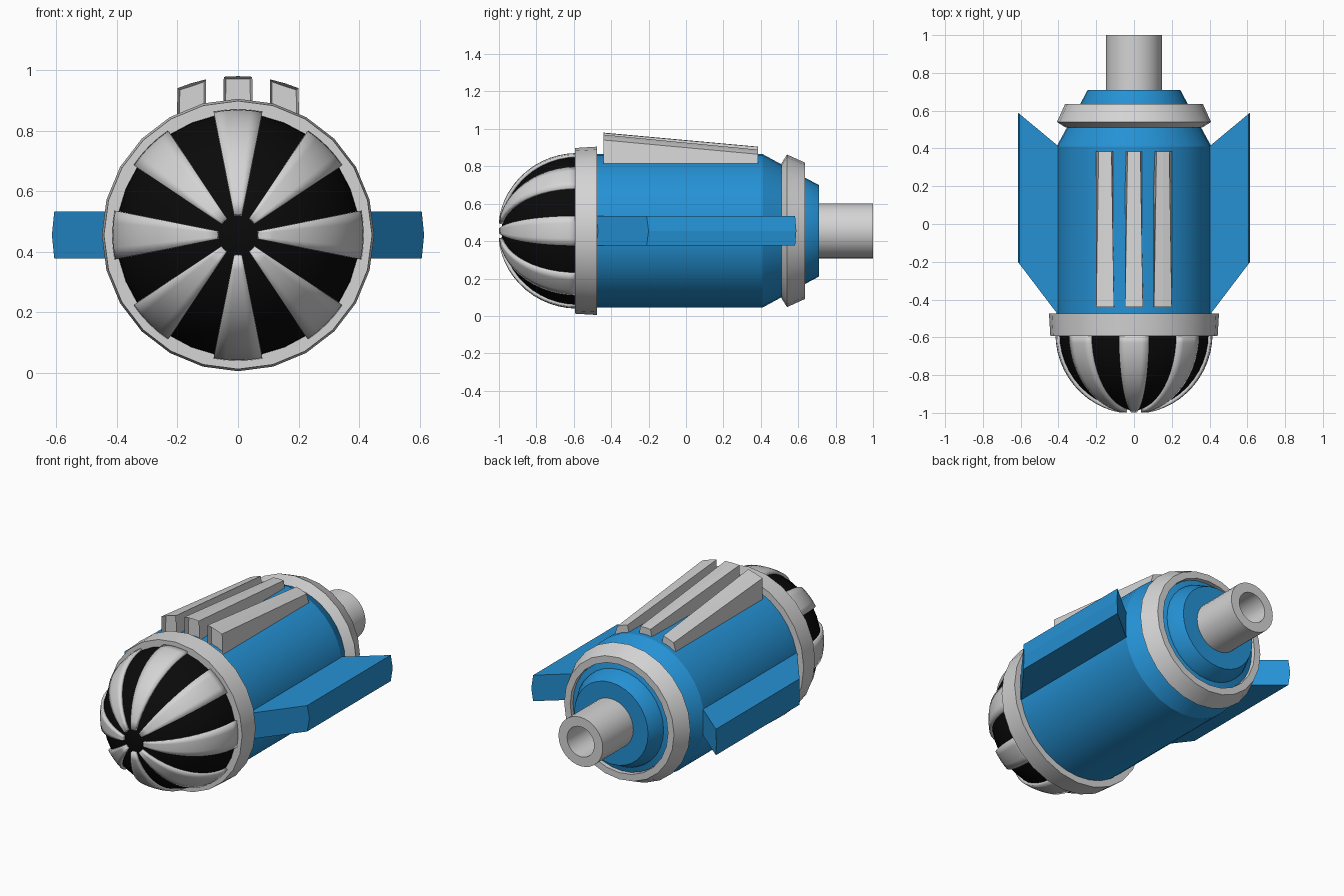
import bpy, bmesh, math
from math import sin, cos, pi

if "Cube" in bpy.data.objects:
    bpy.data.objects.remove(bpy.data.objects["Cube"])

ZC = 0.455  # height of the long axis


def material(name, rgb):
    m = bpy.data.materials.new(name)
    m.diffuse_color = (*rgb, 1)
    m.use_nodes = True
    m.node_tree.nodes["Principled BSDF"].inputs["Base Color"].default_value = m.diffuse_color
    return m


BLUE = material("blue", (0.018, 0.285, 0.66))
GREY = material("light grey", (0.66, 0.66, 0.66))
BLACK = material("black", (0.003, 0.003, 0.003))


def finish(name, bm, mat, smooth=True):
    bmesh.ops.recalc_face_normals(bm, faces=bm.faces)
    me = bpy.data.meshes.new(name)
    bm.to_mesh(me)
    bm.free()
    me.materials.append(mat)
    ob = bpy.data.objects.new(name, me)
    bpy.context.collection.objects.link(ob)
    if smooth:
        bpy.ops.object.select_all(action='DESELECT')
        ob.select_set(True)
        bpy.context.view_layer.objects.active = ob
        bpy.ops.object.shade_smooth_by_angle(angle=math.radians(28))
    return ob


def point(r, a, y):
    return (r * sin(a), y, ZC + r * cos(a))


def lathe(name, profile, mat, n=32):
    """Turn a list of (y, radius) points about the long axis and cap both ends."""
    bm = bmesh.new()
    rings = [[bm.verts.new(point(r, 2 * pi * i / n, y)) for i in range(n)]
             for y, r in profile]
    for a, b in zip(rings, rings[1:]):
        for i in range(n):
            j = (i + 1) % n
            bm.faces.new((a[i], a[j], b[j], b[i]))
    bm.faces.new(rings[0])
    bm.faces.new(rings[-1])
    return finish(name, bm, mat)


# Main turned parts
lathe("body", [(-0.50, 0.41), (0.41, 0.41), (0.52, 0.35)], BLUE)
lathe("front_ring", [(-0.593, 0.443), (-0.475, 0.45)], GREY, 24)
lathe("rear_ring", [(0.51, 0.36), (0.54, 0.408), (0.635, 0.365),
                    (0.635, 0.325), (0.60, 0.325)], GREY, 24)
lathe("rear_cap", [(0.58, 0.322), (0.612, 0.322), (0.622, 0.287),
                   (0.635, 0.285), (0.71, 0.245)], BLUE)
lathe("tail_pipe", [(0.70, 0.147), (1.0, 0.147), (1.0, 0.09), (0.75, 0.09)], GREY)

# Black dome under the stripes
DY = -0.58
lathe("dome", [(DY - 0.405 * cos(t), 0.402 * sin(t))
               for t in [0.04 + (pi / 2 - 0.04) * k / 12 for k in range(13)]], BLACK)


# Raised stripe, repeated eight times round the dome
def stripe(k):
    bm = bmesh.new()
    t0, rows, cols = 0.165, 12, 4
    grid = []
    for i in range(rows + 1):
        t = t0 + (pi / 2 - t0) * i / rows
        grid.append([bm.verts.new(point(0.406 * sin(t),
                                        k * pi / 4 + (j / cols - 0.5) * pi / 8,
                                        DY - 0.415 * cos(t)))
                     for j in range(cols + 1)])
    for a, b in zip(grid, grid[1:]):
        for j in range(cols):
            bm.faces.new((a[j], a[j + 1], b[j + 1], b[j]))
    ob = finish("dome_stripe", bm, GREY)
    s = ob.modifiers.new("thickness", 'SOLIDIFY')
    s.thickness = 0.02
    s.offset = 0


for k in range(8):
    stripe(k)


def loft(name, a, b, mat):
    """Solid between two matching polygons; returns object with a as first face."""
    bm = bmesh.new()
    va = [bm.verts.new(p) for p in a]
    vb = [bm.verts.new(p) for p in b]
    first = bm.faces.new(va)
    bm.faces.new(vb)
    n = len(va)
    for i in range(n):
        j = (i + 1) % n
        bm.faces.new((va[i], va[j], vb[j], vb[i]))
    return bm, first


# Side fins: swept ends and a slightly pointed outer edge
for side, name in ((1, "right_fin"), (-1, "left_fin")):
    front, back = [], []
    for x, dz in ((0.38, -0.078), (0.607, -0.078), (0.615, 0),
                  (0.607, 0.078), (0.38, 0.078)):
        u = (x - 0.41) / 0.205
        front.append((side * x, -0.47 + 0.27 * u, ZC + dz))
        back.append((side * x, 0.42 + 0.17 * u, ZC + dz))
    bm, _ = loft(name, front, back, BLUE)
    finish(name, bm, BLUE, False)


# Tapered top ribs with a shallow recess in the front face
def rib_section(cx, y, r, half):
    top = [(cx + half * s, y, ZC + math.sqrt(r * r - (cx + half * s) ** 2))
           for s in (1, 0, -1)]
    return [(cx - 0.049, y, 0.815), (cx + 0.049, y, 0.815)] + top


for cx in (-0.153, 0, 0.153):
    bm, face = loft("rib", rib_section(cx, -0.44, 0.525, 0.047),
                    rib_section(cx, 0.385, 0.45, 0.034), GREY)
    bmesh.ops.recalc_face_normals(bm, faces=bm.faces)
    bmesh.ops.inset_region(bm, faces=[face], thickness=0.01)
    bmesh.ops.translate(bm, verts=face.verts, vec=(0, 0.03, 0))
    finish("top_rib", bm, GREY, False)
